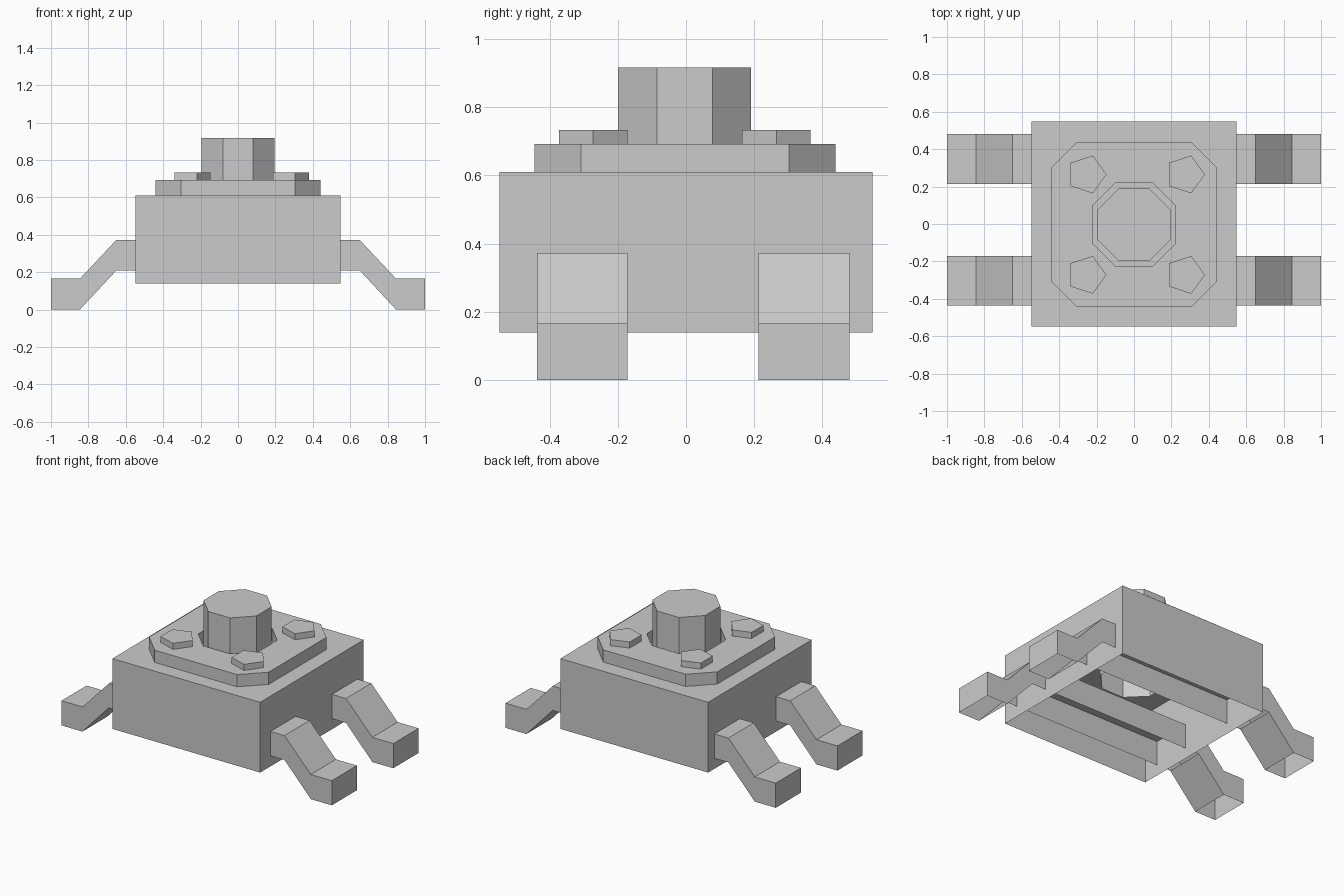
import bpy, math

if "Cube" in bpy.data.objects:
    bpy.data.objects.remove(bpy.data.objects["Cube"])


def make(name, verts, faces):
    mesh = bpy.data.meshes.new(name)
    mesh.from_pydata(verts, [], faces)
    mesh.update()
    ob = bpy.data.objects.new(name, mesh)
    bpy.context.collection.objects.link(ob)
    return ob


def prism(name, loop, z0, z1):
    """Upright prism from a counter-clockwise outline, open underneath."""
    n = len(loop)
    verts = [(x, y, z) for z in (z0, z1) for x, y in loop]
    faces = [(i, (i + 1) % n, n + (i + 1) % n, n + i) for i in range(n)]
    faces.append(tuple(range(n, 2 * n)))
    return make(name, verts, faces)


def octagon(a, b, cy=-0.003):
    pts = [(a, -b), (a, b), (b, a), (-b, a), (-a, b), (-a, -b), (-b, -a), (b, -a)]
    return [(x, y + cy) for x, y in pts]


# body shell, open at the bottom
s = 0.547
prism("body", [(-s, -s), (s, -s), (s, s), (-s, s)], 0.14, 0.61)

# top plate with an octagonal hole
outer, inner = octagon(0.442, 0.305), octagon(0.222, 0.1)
verts = [(x, y, z) for loop, z in ((outer, 0.61), (outer, 0.692), (inner, 0.692), (inner, 0.61))
         for x, y in loop]
faces = [(r * 8 + i, r * 8 + (i + 1) % 8, r * 8 + 8 + (i + 1) % 8, r * 8 + 8 + i)
         for r in range(3) for i in range(8)]
make("top_plate", verts, faces)

# central post, reaching down into the body
prism("post", octagon(0.195, 0.081, -0.004), 0.40, 0.917)

# five-sided bolts
for cx in (-0.253, 0.273):
    for cy in (-0.272, 0.265):
        loop = [(cx + 0.106 * math.cos(k * math.tau / 5), cy + 0.106 * math.sin(k * math.tau / 5))
                for k in range(5)]
        prism("bolt", loop, 0.692, 0.733)

# leg bars running through the body, with their level undersides open
half_top = [(0.65, 0.373), (0.845, 0.165), (1.0, 0.165)]
half_low = [(1.0, 0.0), (0.845, 0.0), (0.65, 0.21)]
right = half_top + half_low
profile = right + [(-x, z) for x, z in reversed(right)]
n = len(profile)
open_edges = {3, 5, 7}  # feet soles and the bar underside
for name, y0, y1 in (("front_legs", -0.437, -0.172), ("back_legs", 0.213, 0.48)):
    verts = [(x, y, z) for y in (y0, y1) for x, z in profile]
    faces = [(i, (i + 1) % n, n + (i + 1) % n, n + i) for i in range(n) if i not in open_edges]
    # side walls in convex pieces: bar, slopes and feet
    for q in ((0, 5, 6, 11), (0, 1, 4, 5), (1, 2, 3, 4), (11, 6, 7, 10), (10, 7, 8, 9)):
        faces.append(tuple(reversed(q)))
        faces.append(tuple(n + i for i in q))
    leg = make(name, verts, faces)
    # merge the wall pieces into single flat sides
    import bmesh
    bm = bmesh.new()
    bm.from_mesh(leg.data)
    bmesh.ops.recalc_face_normals(bm, faces=bm.faces)
    flat = [e for e in bm.edges if len(e.link_faces) == 2
            and abs(e.link_faces[0].normal.dot(e.link_faces[1].normal)) > 0.999]
    bmesh.ops.dissolve_edges(bm, edges=flat, use_verts=False)
    bm.to_mesh(leg.data)
    bm.free()
